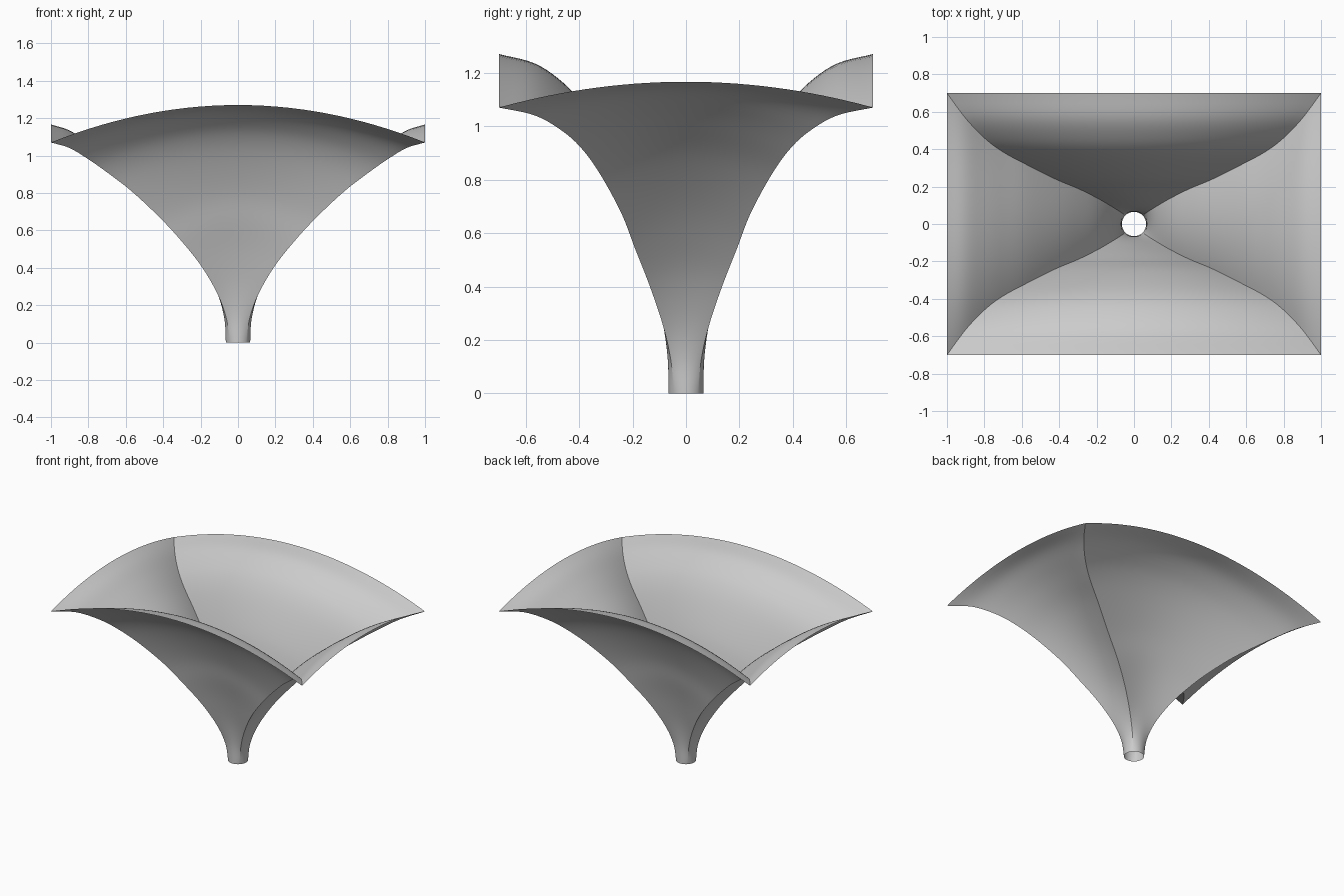
import bpy
import bmesh
import math
from mathutils import Vector

ROWS_PER_SPAN = 5
COLS = 32
RADIUS = 0.065
FRONT_ARCH = 0.187   # how much higher the middle of the long panels rises
SIDE_ARCH = 0.09     # same for the short panels

# Remove the default cube
if "Cube" in bpy.data.objects:
    bpy.data.objects.remove(bpy.data.objects["Cube"], do_unlink=True)

# Corner rib from the round foot up to the rectangular rim
RIB = [Vector(p) for p in (
    (0.046, 0.046, 0), (0.06, 0.056, 0.12), (0.105, 0.085, 0.25),
    (0.19, 0.135, 0.4), (0.3, 0.19, 0.54), (0.42, 0.24, 0.67),
    (0.57, 0.315, 0.81), (0.7, 0.385, 0.91), (0.8, 0.46, 0.98),
    (0.9, 0.565, 1.04), (1, 0.7, 1.07))]


def smooth_path(points, steps):
    """Catmull-Rom curve through the points."""
    ends = [2 * points[0] - points[1]] + points + [2 * points[-1] - points[-2]]
    path = []
    for a, b, c, d in zip(ends, ends[1:], ends[2:], ends[3:]):
        for i in range(steps):
            t = i / steps
            path.append(b + 0.5 * t * (c - a + t * (2 * a - 5 * b + 4 * c - d
                        + t * (3 * (b - c) + d - a))))
    return path + [points[-1]]


def add_panel(bm, path, turn, along_x, arch):
    """One curved panel spanning two neighbouring ribs."""
    grid = []
    for p in path:
        half, out = (p.x, p.y) if along_x else (p.y, p.x)
        bulge = RADIUS * max(0, 1 - p.z / 0.75) ** 2
        row = []
        for j in range(COLS + 1):
            u = 2 * j / COLS - 1
            a = u * math.pi / 4
            side = half * math.sin(a) / math.sin(math.pi / 4)
            depth = out + bulge * (math.cos(a) - math.cos(math.pi / 4))
            z = p.z * (1 + arch * (1 - (side / half) ** 2))
            x, y = (side * turn, -depth * turn) if along_x else (depth * turn, side * turn)
            row.append(bm.verts.new((x, y, z)))
        grid.append(row)
    for low, high in zip(grid, grid[1:]):
        for j in range(COLS):
            bm.faces.new((low[j], low[j + 1], high[j + 1], high[j]))


# Four panels welded along the ribs into one open canopy
bm = bmesh.new()
rib_path = smooth_path(RIB, ROWS_PER_SPAN)
for turn in (1, -1):
    add_panel(bm, rib_path, turn, True, FRONT_ARCH)
    add_panel(bm, rib_path, turn, False, SIDE_ARCH)
bmesh.ops.remove_doubles(bm, verts=bm.verts, dist=0.0001)
mesh = bpy.data.meshes.new("funnel_canopy")
bm.to_mesh(mesh)
bm.free()
canopy = bpy.data.objects.new("funnel_canopy", mesh)
bpy.context.collection.objects.link(canopy)

# Plain light grey shell
grey = bpy.data.materials.new("light_grey")
grey.use_nodes = True
colour = (0.6, 0.6, 0.6, 1)
grey.diffuse_color = colour
grey.node_tree.nodes["Principled BSDF"].inputs["Base Color"].default_value = colour
mesh.materials.append(grey)

# Smooth panels with crisp ribs
bpy.ops.object.select_all(action="DESELECT")
canopy.select_set(True)
bpy.context.view_layer.objects.active = canopy
bpy.ops.object.shade_smooth_by_angle(angle=math.radians(20))
